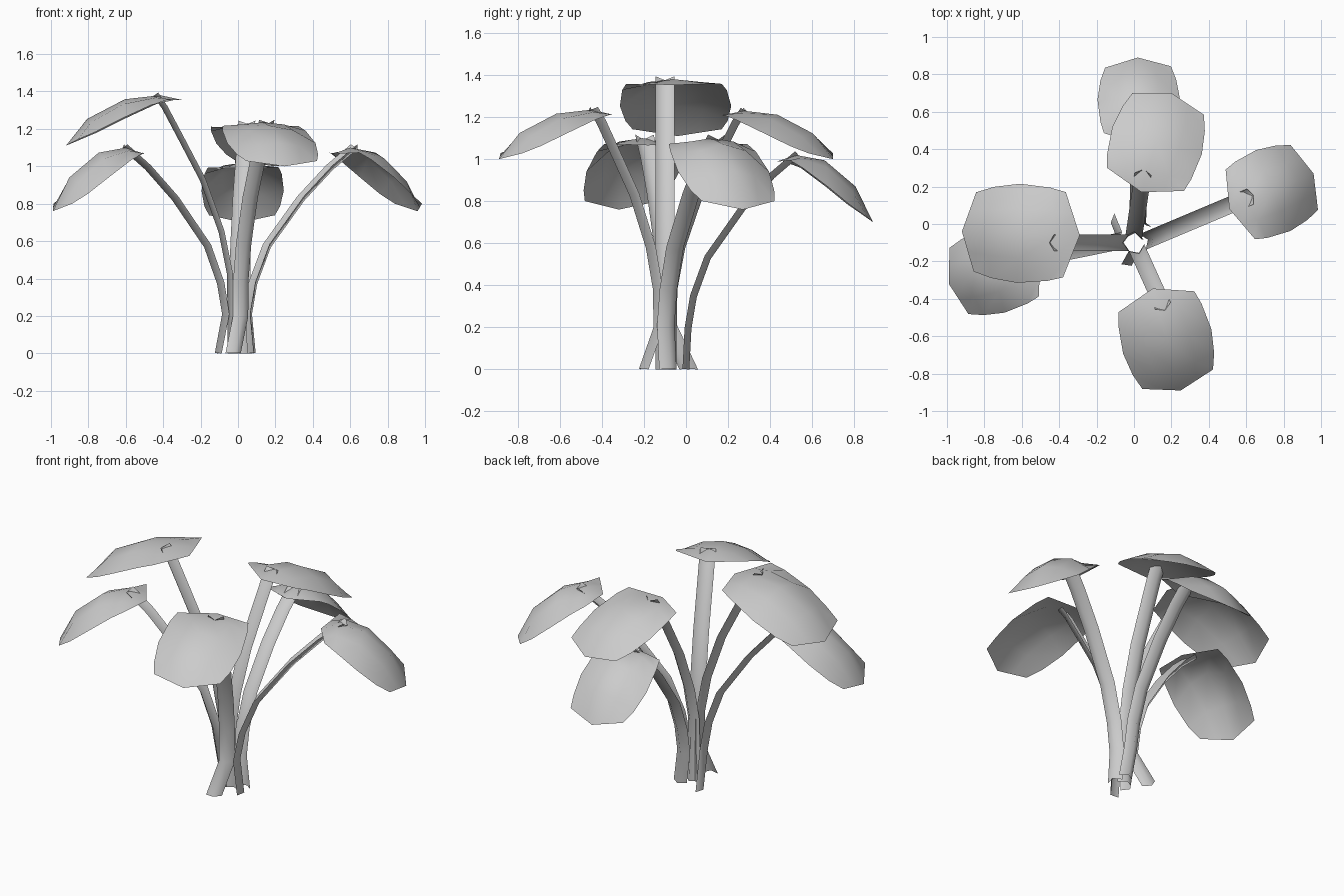
import bpy
from mathutils import Vector

if "Cube" in bpy.data.objects:
    bpy.data.objects.remove(bpy.data.objects["Cube"])

GREY = (0.6, 0.6, 0.6, 1.0)
mat = bpy.data.materials.new("plain grey")
mat.use_nodes = True
mat.diffuse_color = GREY
bsdf = next(n for n in mat.node_tree.nodes if n.type == "BSDF_PRINCIPLED")
bsdf.inputs["Base Color"].default_value = GREY

UP = Vector((0, 0, 1))

# Stem curves above the foot: (fraction of reach, fraction of height)
LOW = [(0, .19), (.05, .34), (.18, .52), (.5, .75), (.77, .9), (1, 1)]
TALL = [(0, .16), (.01, .31), (.12, .47), (.37, .67), (.66, .83), (.88, .95), (1, 1)]

# Leaf rows: along at middle, along at rim, half width, drop at middle, drop at rim
ROWS = [(0, .13, .43, -.1, -.08),
        (.2, .26, .47, 0, -.19),
        (.5, .52, .5, -.08, -.47),
        (.82, .74, .46, -.47, -.73),
        (1, .89, .4, -1, -.88)]


def grid_object(name, rows):
    """Smooth sheet of quads through equal rows of points."""
    n = len(rows[0])
    verts = [p for row in rows for p in row]
    faces = [(i * n + j, i * n + j + 1, (i + 1) * n + j + 1, (i + 1) * n + j)
             for i in range(len(rows) - 1) for j in range(n - 1)]
    me = bpy.data.meshes.new(name)
    me.from_pydata(verts, [], faces)
    me.materials.append(mat)
    me.shade_smooth()
    ob = bpy.data.objects.new(name, me)
    bpy.context.collection.objects.link(ob)


def stem(name, foot, hub, tip, height, curve):
    """Folded channel, its crease on the outer side of the bend."""
    foot, hub, tip = (Vector((*p, 0)) for p in (foot, hub, tip))
    out = (tip - hub).normalized()
    side = UP.cross(out)
    path = [foot] + [hub.lerp(tip, f) + UP * (h * height) for f, h in curve]
    rows = []
    for i, p in enumerate(path):
        t = (path[min(i + 1, len(path) - 1)] - path[max(i - 1, 0)]).normalized()
        crease = side.cross(t) * .016
        row = [p + side * .045 - crease, p + crease, p - side * .045 - crease]
        if i == 0:
            for q in row:
                q.z = max(q.z, 0)
        rows.append(row)
    grid_object(name, rows)


def leaf(name, inner, outer, width, top, drop):
    """Drooping eight-sided domed blade."""
    inner, outer = Vector((*inner, 0)), Vector((*outer, 0))
    side = UP.cross((outer - inner).normalized())
    rows = []
    for mid, rim, half, zm, zr in ROWS:
        row = []
        for s in (-1, -.5, 0, .5, 1):
            k = s * s if 0 < mid < 1 else abs(s)
            row.append(inner.lerp(outer, mid + (rim - mid) * abs(s))
                       + side * (s * half * width)
                       + UP * (top + drop * (zm + (zr - zm) * k)))
        rows.append(row)
    grid_object(name, rows)


# name, stem foot, hub, tip, leaf inner end, outer end, width, top, drop, curve
PLANT = [
    ("high_right", (-.04, -.1), (-.04, -.1), (-.44, -.1),
     (-.29, -.06), (-.92, -.04), .53, 1.38, .27, TALL),
    ("high_back", (.01, -.06), (0, -.06), (.05, .28),
     (.04, .17), (.2, .7), .5, 1.23, .23, TALL),
    ("high_front", (-.02, -.21), (.02, -.14), (.16, -.45),
     (.1, -.345), (.25, -.89), .49, 1.235, .235, TALL),
    ("low_left", (.08, -.08), (.06, -.09), (.63, .15),
     (.51, .08), (.96, .27), .47, 1.1, .34, LOW),
    ("low_right", (-.11, .01), (-.07, -.09), (-.61, -.2),
     (-.5, -.18), (-.99, -.32), .46, 1.1, .34, LOW),
    ("low_back", (.05, 0), (.02, .01), (.03, .53),
     (.03, .43), (.02, .89), .44, 1.02, .32, LOW),
]
for name, foot, hub, tip, inner, outer, width, top, drop, curve in PLANT:
    stem(name + "_stem", foot, hub, tip, top + .005, curve)
    leaf(name + "_leaf", inner, outer, width, top, drop)
